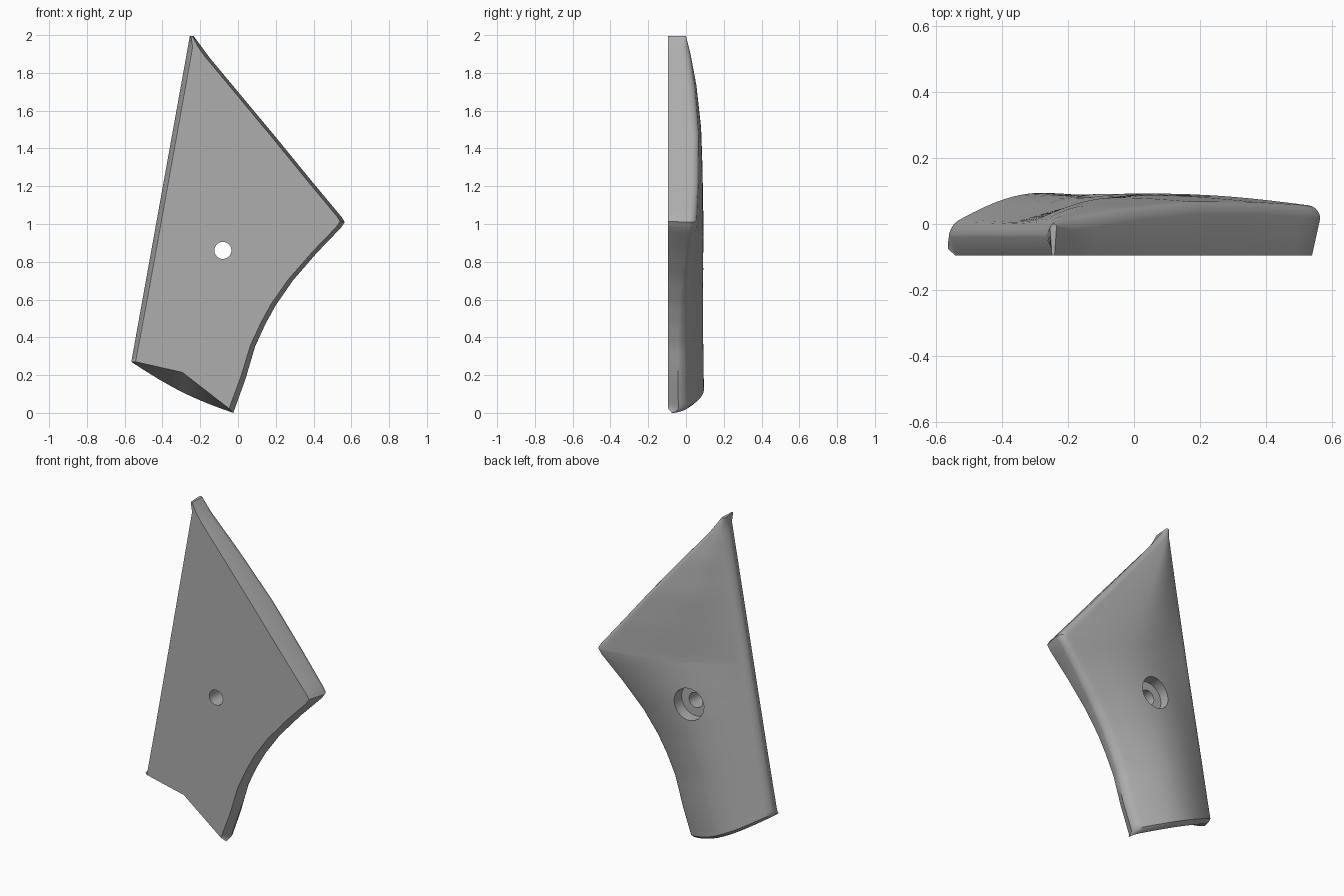
import bpy, bmesh, math
from mathutils import Vector

cube = bpy.data.objects.get("Cube")
if cube:
    bpy.data.objects.remove(cube, do_unlink=True)

grey = bpy.data.materials.new("plain grey")
grey.use_nodes = True
colour = (0.42, 0.42, 0.42, 1)
grey.diffuse_color = colour
grey.node_tree.nodes["Principled BSDF"].inputs["Base Color"].default_value = colour

FRONT = -0.095
LEFT_LOW, LEFT_TOP = Vector((-0.565, 0.27)), Vector((-0.255, 1.995))

# Sections: right edge x, z, fraction up the straight edge, ridge depth, right edge depth
KEYS = [
    (-0.025, 0.0, 0.0, 0.095, -0.005),
    (0.04, 0.18, 0.08, 0.093, -0.008),
    (0.09, 0.35, 0.17, 0.09, -0.008),
    (0.145, 0.47, 0.24, 0.09, -0.005),
    (0.20, 0.57, 0.30, 0.09, 0.0),
    (0.29, 0.70, 0.36, 0.092, 0.01),
    (0.42, 0.85, 0.43, 0.093, 0.03),
    (0.545, 0.98, 0.50, 0.092, 0.05),
    (0.565, 1.01, 0.515, 0.091, 0.052),
    (0.55, 1.035, 0.53, 0.09, 0.053),
    (0.40, 1.215, 0.63, 0.088, 0.063),
    (0.20, 1.46, 0.75, 0.08, 0.065),
    (0.0, 1.70, 0.87, 0.055, 0.045),
    (-0.15, 1.88, 0.95, 0.025, 0.02),
    (-0.235, 1.995, 1.0, 0.0, 0.0),
]


def sections(steps=4):
    """Subdivide the key sections, with an extra one close to the lower rim."""
    rows = []
    for a, b in zip(KEYS, KEYS[1:]):
        marks = [i / steps for i in range(steps)]
        if a is KEYS[0]:
            marks[1:1] = [0.04, 0.12]
        rows += [[p + (q - p) * f for p, q in zip(a, b)] for f in marks]
    return rows + [list(KEYS[-1])]


def back_depth(u, ridge, right):
    """Rounded crest falling to both long edges."""
    peak = 0.52
    left = -0.005
    if u < peak:
        return left + (ridge - left) * math.sin(math.pi / 2 * u / peak)
    return right + (ridge - right) * math.cos(math.pi / 2 * (u - peak) / (1 - peak))


def build_plate():
    bm = bmesh.new()
    rings = []
    inner = 24
    for x, z, t, ridge, right in sections():
        a = LEFT_LOW.lerp(LEFT_TOP, t)
        b = Vector((x, z))
        width = (b - a).length
        r = min(0.035, width * 0.4)
        inset = min(0.025, width * 0.3)
        rim = [r * (1 - math.cos(k * math.pi / 10)) for k in range(5)]
        across = rim + [r + (width - 2 * r) * i / inner for i in range(inner + 1)]
        across += [width - d for d in reversed(rim)]
        fade = max(0, 1 - t / 0.2)
        end_drop = 0.035 * max(0, 1 - t / 0.0096) ** 2
        back, front = [], []
        for d in across:
            u = d / width
            # Rounded rim on the back
            e = min(d, width - d, r)
            drop = r - math.sqrt(max(0, r * r - (r - e) ** 2))
            p = a.lerp(b, u)
            y = back_depth(u, ridge, right) - drop - end_drop
            back.append(bm.verts.new((p.x, y, p.y - 0.025 * fade * math.sin(math.pi * u))))
            # Flat front, drawn in from the outline and notched below
            f = a.lerp(b, (inset + (width - 2 * inset) * u) / width)
            notch = 0.068 * fade * (1 - abs(2 * u - 1))
            front.append(bm.verts.new((f.x, FRONT, f.y + notch + 0.012 * fade)))
        rings.append((back, front))
    for (b0, f0), (b1, f1) in zip(rings, rings[1:]):
        for i in range(len(b0) - 1):
            bm.faces.new((b0[i], b0[i + 1], b1[i + 1], b1[i]))
            bm.faces.new((f0[i], f1[i], f1[i + 1], f0[i + 1]))
        for i in (0, -1):
            bm.faces.new((b0[i], b1[i], f1[i], f0[i]))
    # End faces
    for back, front in (rings[0], rings[-1]):
        for i in range(len(back) - 1):
            bm.faces.new((back[i], back[i + 1], front[i + 1], front[i]))
    bmesh.ops.recalc_face_normals(bm, faces=bm.faces)
    mesh = bpy.data.meshes.new("sculpted_plate")
    bm.to_mesh(mesh)
    bm.free()
    mesh.materials.append(grey)
    obj = bpy.data.objects.new("sculpted_plate", mesh)
    bpy.context.collection.objects.link(obj)
    return obj


def drill(target, name, radius, y0, y1):
    """Cut a round hole running front to back."""
    bpy.ops.mesh.primitive_cylinder_add(
        vertices=48, radius=radius, depth=y1 - y0,
        location=(-0.08, (y0 + y1) / 2, 0.86), rotation=(math.pi / 2, 0, 0))
    cutter = bpy.context.object
    cutter.name = name
    cutter.hide_render = True
    cutter.data.materials.append(grey)
    mod = target.modifiers.new(name, "BOOLEAN")
    mod.operation = "DIFFERENCE"
    mod.solver = "EXACT"
    mod.object = cutter
    bpy.context.view_layer.objects.active = target
    bpy.ops.object.modifier_apply(modifier=name)
    bpy.data.objects.remove(cutter, do_unlink=True)


plate = build_plate()
drill(plate, "screw_hole", 0.045, -0.3, 0.3)
drill(plate, "screw_head_recess", 0.095, 0.02, 0.3)

bpy.ops.object.select_all(action="DESELECT")
plate.select_set(True)
bpy.context.view_layer.objects.active = plate
bpy.ops.object.shade_smooth_by_angle(angle=math.radians(35))
